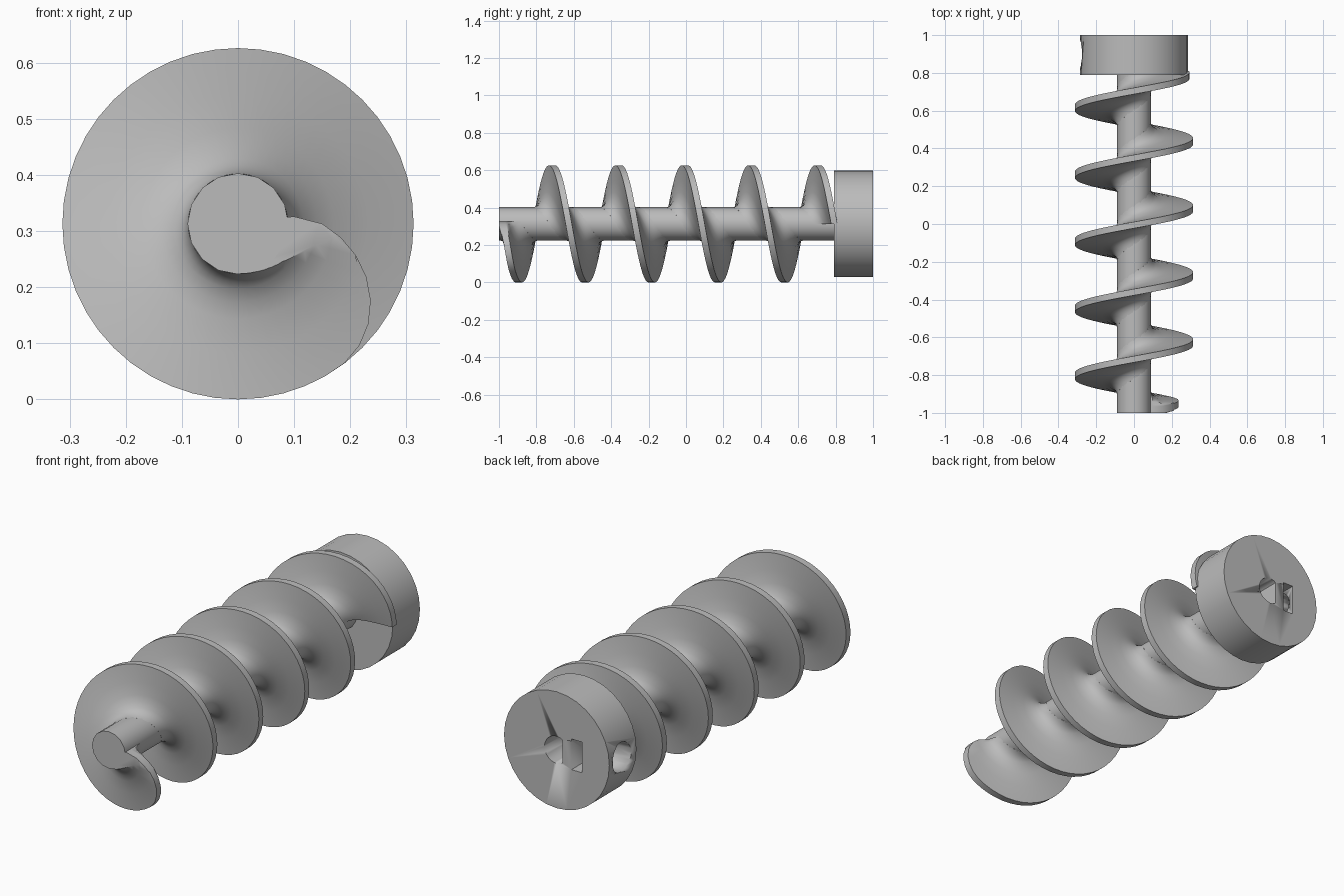
import bpy, bmesh, math
from mathutils import Vector

if "Cube" in bpy.data.objects:
    bpy.data.objects.remove(bpy.data.objects["Cube"])

R = 0.313            # flight radius and axis height
PITCH = 0.355
TURNS = 5
SHAFT_R = 0.09
START_Y = -0.982
HUB_FRONT = 0.79

grey = bpy.data.materials.new("plain grey")
grey.use_nodes = True
colour = (0.5, 0.5, 0.5, 1)
grey.diffuse_color = colour
grey.node_tree.nodes["Principled BSDF"].inputs["Base Color"].default_value = colour


def finish(bm, name, smooth=35):
    bmesh.ops.recalc_face_normals(bm, faces=bm.faces)
    mesh = bpy.data.meshes.new(name)
    bm.to_mesh(mesh)
    bm.free()
    mesh.materials.append(grey)
    obj = bpy.data.objects.new(name, mesh)
    bpy.context.collection.objects.link(obj)
    bpy.ops.object.select_all(action="DESELECT")
    obj.select_set(True)
    bpy.context.view_layer.objects.active = obj
    bpy.ops.object.shade_smooth_by_angle(angle=math.radians(smooth))
    return obj


def prism(name, outline, start, depth, smooth=35):
    """Extrude a closed outline from start along the vector depth."""
    bm = bmesh.new()
    face = bm.faces.new([bm.verts.new(Vector(p) + Vector(start)) for p in outline])
    out = bmesh.ops.extrude_face_region(bm, geom=[face], use_keep_orig=True)
    verts = [g for g in out["geom"] if isinstance(g, bmesh.types.BMVert)]
    bmesh.ops.translate(bm, verts=verts, vec=depth)
    return finish(bm, name, smooth)


def circle(radius, sides):
    angles = [math.tau * i / sides for i in range(sides)]
    return [(radius * math.cos(a), 0, radius * math.sin(a)) for a in angles]


# Central shaft
prism("shaft", circle(SHAFT_R, 16), (0, -1, R), (0, HUB_FRONT + 1.01, 0))

# Spiral flight: filleted rib section swept around the shaft
HALF = [(0.08, 0.105), (0.089, 0.104), (0.091, 0.088), (0.096, 0.073),
        (0.104, 0.058), (0.116, 0.047), (0.14, 0.034), (0.17, 0.027),
        (0.23, 0.021), (R, 0.017)]
SECTION = HALF + [(r, -w) for r, w in reversed(HALF)]


def rim_radius(turned):
    """Rim limit, ramping up at the start and easing down at the hub."""
    ramp = math.radians(55)
    left = math.tau * TURNS - turned
    if turned < 0:
        return 0.1
    if turned < ramp:
        return 0.15 + (R - 0.15) * math.sin(turned / ramp * math.pi / 2)
    if left < ramp:
        return 0.292 + (R - 0.292) * math.sin(max(left, 0) / ramp * math.pi / 2)
    return R


bm = bmesh.new()
STEPS = 48
rings = []
for i in range(-1, TURNS * STEPS + 1):
    turned = math.tau * i / STEPS
    y = START_Y + PITCH * i / STEPS
    limit = rim_radius(turned)
    ring = []
    for r, w in SECTION:
        r = min(r, limit)
        ring.append(bm.verts.new((r * math.cos(turned), y + w, R - r * math.sin(turned))))
    rings.append(ring)
n = len(SECTION)
for a, b in zip(rings, rings[1:]):
    for j in range(n):
        k = (j + 1) % n
        bm.faces.new((a[j], a[k], b[k], b[j]))
bm.faces.new(rings[0])
bm.faces.new(rings[-1])
bmesh.ops.remove_doubles(bm, verts=bm.verts, dist=0.0002)
# Trim flush with the shaft tip and just inside the hub
for y, side in ((-1, -1), (0.815, 1)):
    cut = bmesh.ops.bisect_plane(bm, geom=bm.verts[:] + bm.edges[:] + bm.faces[:],
                                 plane_co=(0, y, 0), plane_no=(0, side, 0),
                                 clear_outer=True)
    edges = [g for g in cut["geom_cut"] if isinstance(g, bmesh.types.BMEdge)]
    bmesh.ops.holes_fill(bm, edges=edges)
finish(bm, "spiral_flight", 40)

# Drive hub with a flatted bore, nut slot and set screw hole
hub = prism("drive_hub", circle(0.285, 32), (0, HUB_FRONT, R), (0, 1 - HUB_FRONT, 0))

FLAT = -0.032
bore = [(max(x, FLAT), 0, z) for x, _, z in circle(0.066, 32)]
bore = [p for i, p in enumerate(bore)
        if p[0] > FLAT or bore[i - 1][0] > FLAT or bore[(i + 1) % len(bore)][0] > FLAT]
slot = [(-0.138, 0, -0.075), (-0.08, 0, -0.075), (-0.08, 0, 0.075), (-0.138, 0, 0.075)]
screw = [(0, x, z) for x, _, z in circle(0.072, 24)]
cutters = [
    prism("bore_cutter", bore, (0, 0.83, R), (0, 0.3, 0)),
    prism("nut_slot_cutter", slot, (0, 0.822, R), (0, 0.3, 0)),
    prism("screw_hole_cutter", screw, (-0.4, 0.9, R), (0.29, 0, 0)),
]
for cutter in cutters:
    mod = hub.modifiers.new(cutter.name, "BOOLEAN")
    mod.operation = "DIFFERENCE"
    mod.solver = "EXACT"
    mod.object = cutter
    cutter.hide_render = True
    cutter.hide_viewport = True
    cutter.display_type = "WIRE"
